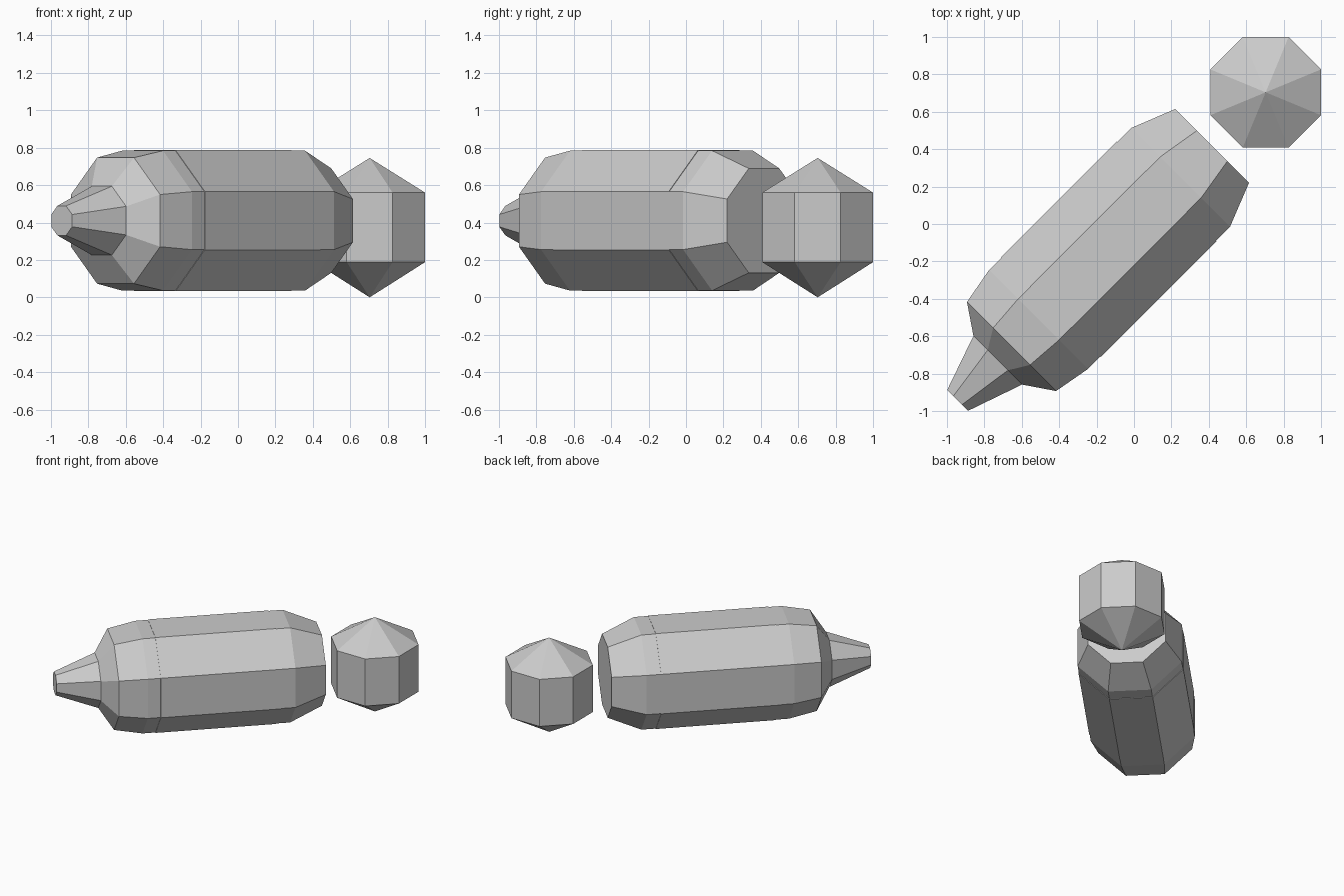
import bpy, bmesh, math
from mathutils import Vector

if "Cube" in bpy.data.objects:
    bpy.data.objects.remove(bpy.data.objects["Cube"])

SIDES = 8
grey = bpy.data.materials.new("plain grey")
grey.diffuse_color = (0.6, 0.6, 0.6, 1)
grey.use_nodes = True
grey.node_tree.nodes["Principled BSDF"].inputs["Base Color"].default_value = grey.diffuse_color


def loft(name, origin, axis, side, profile):
    """Octagonal solid: profile is (distance along axis, apothem); apothem 0 is a point."""
    origin, axis, side = Vector(origin), Vector(axis).normalized(), Vector(side).normalized()
    up = axis.cross(side)
    bm = bmesh.new()
    rings = []
    for s, apothem in profile:
        r = apothem / math.cos(math.pi / SIDES)
        count = SIDES if apothem else 1
        ring = []
        for i in range(count):
            a = (i + 0.5) * 2 * math.pi / SIDES
            ring.append(bm.verts.new(origin + axis * s + (side * math.cos(a) + up * math.sin(a)) * r))
        rings.append(ring)
    for lo, hi in zip(rings, rings[1:]):
        for i in range(SIDES):
            j = (i + 1) % SIDES
            quad = [lo[i % len(lo)], lo[j % len(lo)], hi[j % len(hi)], hi[i % len(hi)]]
            bm.faces.new(list(dict.fromkeys(quad)))
    for ring in (rings[0], rings[-1]):
        if len(ring) > 1:
            bm.faces.new(ring)
    bmesh.ops.recalc_face_normals(bm, faces=bm.faces)
    mesh = bpy.data.meshes.new(name)
    bm.to_mesh(mesh)
    bm.free()
    mesh.materials.append(grey)
    obj = bpy.data.objects.new(name, mesh)
    bpy.context.collection.objects.link(obj)
    return obj


# Bottle lying on the diagonal: neck tip, shoulder, raised label band, tapered base
loft("bottle", (0, 0, 0.41), (1, 1, 0), (1, -1, 0), [
    (-1.333, 0.079), (-1.03, 0.184), (-0.926, 0.337), (-0.722, 0.374),
    (-0.628, 0.374), (-0.628, 0.377), (0.247, 0.377), (0.247, 0.374),
    (0.352, 0.374), (0.59, 0.279)])

# Loose faceted piece standing beyond the bottle base
loft("pellet", (0.704, 0.704, 0), (0, 0, 1), (1, 0, 0), [
    (0, 0), (0.188, 0.296), (0.56, 0.296), (0.745, 0)])
